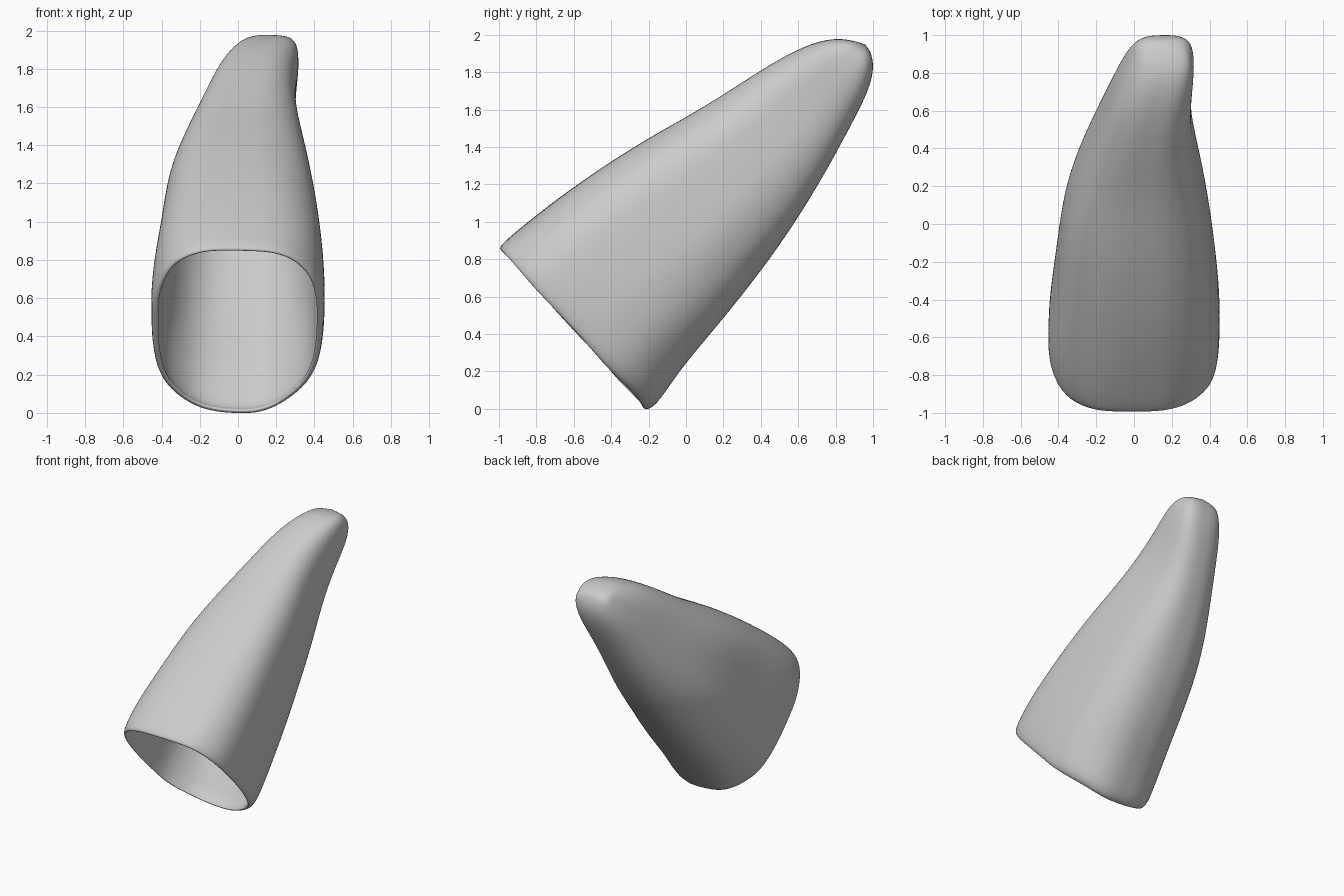
import bpy, bmesh, math
from mathutils import Vector, noise

cube = bpy.data.objects.get("Cube")
if cube:
    bpy.data.objects.remove(cube, do_unlink=True)

SIDES = 56
CROWN = .2      # arching of the upper face at the mouth

# Stations from the open mouth to the tip:
# upper edge (y, z), lower edge (y, z), x limits
STATIONS = [
    ((-1.01, .865), (-.23, .0), (-.435, .435)),
    ((-.97, .905), (-.165, -.002), (-.457, .455)),
    ((-.82, 1.03), (-.04, .20), (-.45, .457)),
    ((-.55, 1.23), (.17, .44), (-.41, .435)),
    ((-.20, 1.45), (.40, .74), (-.375, .395)),
    ((.10, 1.615), (.58, .99), (-.295, .345)),
    ((.35, 1.785), (.735, 1.25), (-.195, .30)),
    ((.55, 1.90), (.865, 1.49), (-.12, .30)),
    ((.70, 1.965), (.965, 1.67), (-.055, .32)),
    ((.81, 1.985), (1.005, 1.81), (.0, .31)),
    ((.90, 1.968), (.99, 1.90), (.035, .27)),
]

# Corner squareness at the mouth and at the tip, by (is_right, is_upper) corner
SQUARENESS = {
    (True, True): (4.2, 3.2), (False, True): (4.4, 2.1),
    (True, False): (2.2, 3.0), (False, False): (2.4, 2.7),
}


def signed_power(value, exponent):
    return math.copysign(abs(value) ** exponent, value)


def section(upper, lower, limits, t):
    """Rounded cross-section spanning the upper and lower edges."""
    top, bottom = Vector((0, *upper)), Vector((0, *lower))
    middle, half = (top + bottom) / 2, (top - bottom) / 2
    centre, width = sum(limits) / 2, (limits[1] - limits[0]) / 2
    points = []
    for i in range(SIDES):
        a = math.tau * (i + .5) / SIDES
        start, end = SQUARENESS[math.cos(a) > 0, math.sin(a) > 0]
        power = 2 / (start + (end - start) * t)
        across = signed_power(math.cos(a), power)
        along = signed_power(math.sin(a), power)
        if along > 0:
            along *= 1 - CROWN * (1 - t) * across ** 2
        point = middle + half * along
        point.x = centre + width * across
        # Gentle hand-shaped unevenness
        points.append(point + noise.noise_vector(point * 4) * .009)
    return points


# Tapered hollow shell lofted through the stations
bm = bmesh.new()
last = len(STATIONS) - 1
rings = [[bm.verts.new(p) for p in section(*s, k / last)]
         for k, s in enumerate(STATIONS)]
for near, far in zip(rings, rings[1:]):
    for i in range(SIDES):
        j = (i + 1) % SIDES
        bm.faces.new((near[i], near[j], far[j], far[i]))

# Rounded closed tip
tip = bm.verts.new((.15, .96, 1.948))
for i in range(SIDES):
    bm.faces.new((rings[-1][i], rings[-1][(i + 1) % SIDES], tip))
bmesh.ops.recalc_face_normals(bm, faces=bm.faces)
# The outside of the tip must face away from the mouth
bm.normal_update()
if tip.normal.dot(Vector((0, 1, 1))) < 0:
    bmesh.ops.reverse_faces(bm, faces=bm.faces)

mesh = bpy.data.meshes.new("tapered_shell")
bm.to_mesh(mesh)
bm.free()
shell = bpy.data.objects.new("tapered_shell", mesh)
bpy.context.collection.objects.link(shell)

# Thin wall with a softly rounded rim
wall = shell.modifiers.new("wall", 'SOLIDIFY')
wall.thickness = .028
wall.offset = -1
smooth = shell.modifiers.new("smooth", 'SUBSURF')
smooth.levels = smooth.render_levels = 2

# Plain grey finish
grey = bpy.data.materials.new("light_grey")
grey.use_nodes = True
colour = (.6, .6, .6, 1)
grey.diffuse_color = colour
grey.node_tree.nodes["Principled BSDF"].inputs["Base Color"].default_value = colour
mesh.materials.append(grey)

bpy.context.view_layer.objects.active = shell
shell.select_set(True)
bpy.ops.object.shade_smooth()
